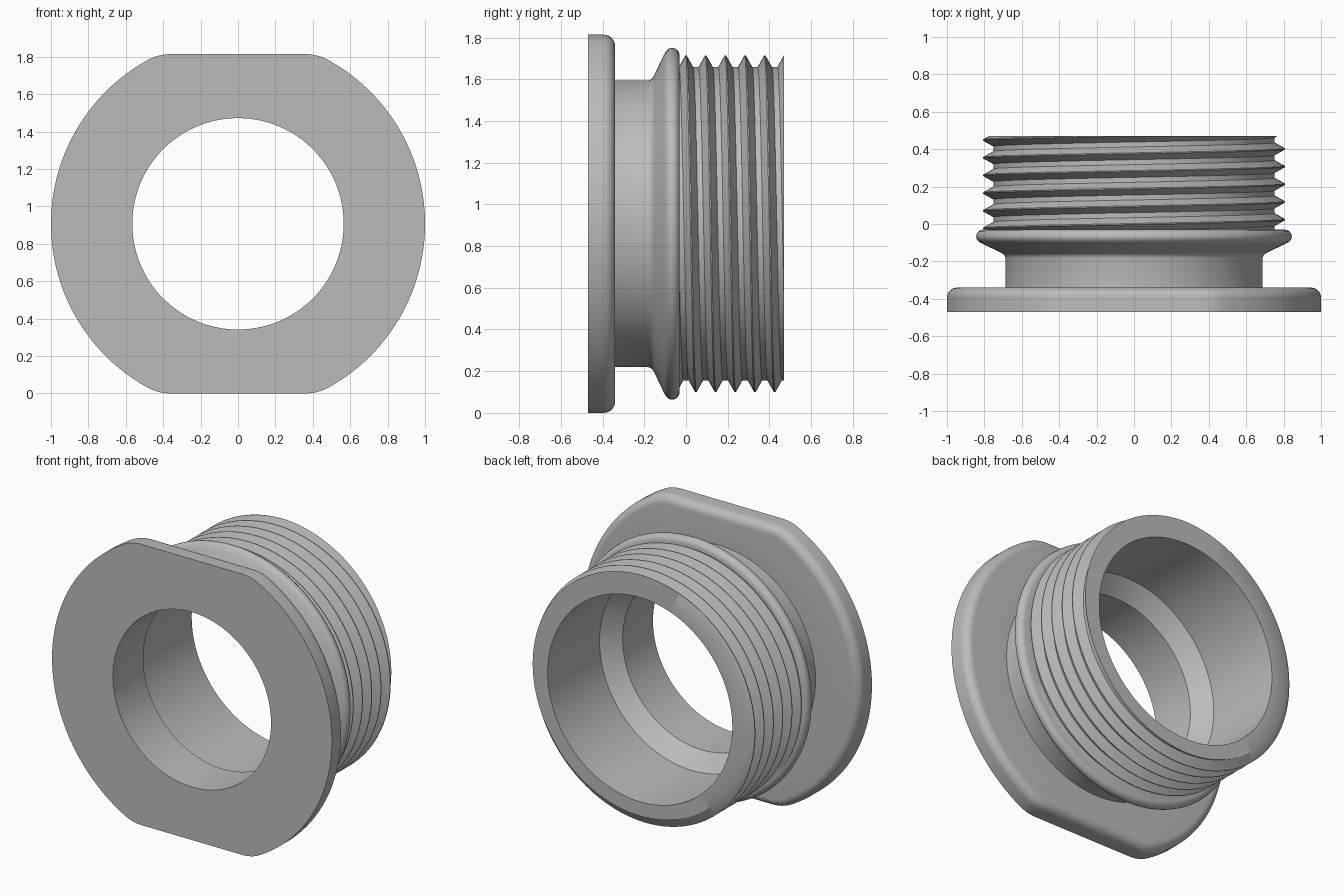
import bpy, bmesh
from math import sin, cos, pi, sqrt, atan2, floor, radians

if "Cube" in bpy.data.objects:
    bpy.data.objects.remove(bpy.data.objects["Cube"], do_unlink=True)

COLS = 240                       # columns around the axis
H = 0.907                        # half height, also height of the axis
FRONT, SHOULDER, THREAD, BACK = -0.47, -0.34, -0.03, 0.47
BORE, WIDE_BORE, NECK = 0.565, 0.66, 0.688
PITCH, ROOT, CREST = 0.0945, 0.752, 0.808

grey = bpy.data.materials.new("plain grey")
grey.use_nodes = True
grey.diffuse_color = (0.5, 0.5, 0.5, 1)
grey.node_tree.nodes["Principled BSDF"].inputs["Base Color"].default_value = (0.5, 0.5, 0.5, 1)


def build(name, rows):
    """Sweep rows around the y axis; each row maps an angle to (radius, y)."""
    bm = bmesh.new()
    grid = []
    for i in range(COLS + 1):
        a = 2 * pi * i / COLS
        column = []
        for row in rows:
            r, y = row(a)
            column.append(bm.verts.new((r * sin(a), y, H + r * cos(a))))
        grid.append(column)
    for left, right in zip(grid, grid[1:]):
        for j in range(len(rows) - 1):
            bm.faces.new((left[j], right[j], right[j + 1], left[j + 1]))
    bmesh.ops.remove_doubles(bm, verts=bm.verts, dist=0.00005)
    mesh = bpy.data.meshes.new(name)
    bm.to_mesh(mesh)
    bm.free()
    mesh.materials.append(grey)
    obj = bpy.data.objects.new(name, mesh)
    bpy.context.collection.objects.link(obj)
    bpy.ops.object.select_all(action="DESELECT")
    obj.select_set(True)
    bpy.context.view_layer.objects.active = obj
    bpy.ops.object.shade_smooth_by_angle(angle=radians(30))


def ring(r, y):
    return lambda a: (r, y)


def outline(inset, y):
    """Round disc with flat top and bottom and rounded corners."""
    corner = 0.25
    cz = H - corner
    cx = sqrt((1 - corner) ** 2 - cz ** 2)

    def row(a):
        t = atan2(abs(sin(a)), abs(cos(a)))
        if t < atan2(cx, H - inset):
            return (H - inset) / cos(t), y
        if t > atan2(cx, cz):
            return 1 - inset, y
        along = cx * sin(t) + cz * cos(t)
        return along + sqrt(along ** 2 - cx ** 2 - cz ** 2 + (corner - inset) ** 2), y
    return row


# Flanged plate: bore, front face, rim with rounded back edge, back face
ROUND = 0.055
plate = [ring(BORE, SHOULDER), ring(BORE, FRONT), outline(0, FRONT)]
for k in range(9):
    t = k / 8 * pi / 2
    plate.append(outline(ROUND * (1 - cos(t)), SHOULDER - ROUND + ROUND * sin(t)))
plate.append(ring(NECK, SHOULDER))
build("flange_plate", plate)

# Neck and collar profile
body = [ring(r, y) for r, y in (
    (NECK, SHOULDER), (NECK, -0.18), (0.692, -0.168), (0.703, -0.158),
    (0.72, -0.149), (0.81, -0.106), (0.828, -0.096), (0.84, -0.083),
    (0.844, -0.07), (0.841, -0.053), (0.833, -0.041), (0.82, -0.033), (0.808, THREAD))]

# Helical thread, trimmed flat at both ends
FLAT, FOOT = 0.03, 0.36          # crest and flank limits as parts of the pitch


def thread_radius(y, a):
    u = y / PITCH - a / (2 * pi)
    u = abs(u - floor(u + 0.5))
    f = min(max((u - FLAT) / (FOOT - FLAT), 0), 1)
    return CREST + (ROOT - CREST) * f


def thread_row(turn):
    def row(a):
        y = min(max(PITCH * (turn + a / (2 * pi)), THREAD), BACK)
        return thread_radius(y, a), y
    return row


for k in range(-3, 8):
    body += [thread_row(k + off) for off in (-FOOT, -FLAT, FLAT, FOOT)]

# Back rim, wide bore, chamfer and narrow bore
body += [ring(WIDE_BORE, BACK), ring(WIDE_BORE, -0.06), ring(BORE, -0.16), ring(BORE, SHOULDER)]
build("threaded_body", body)
